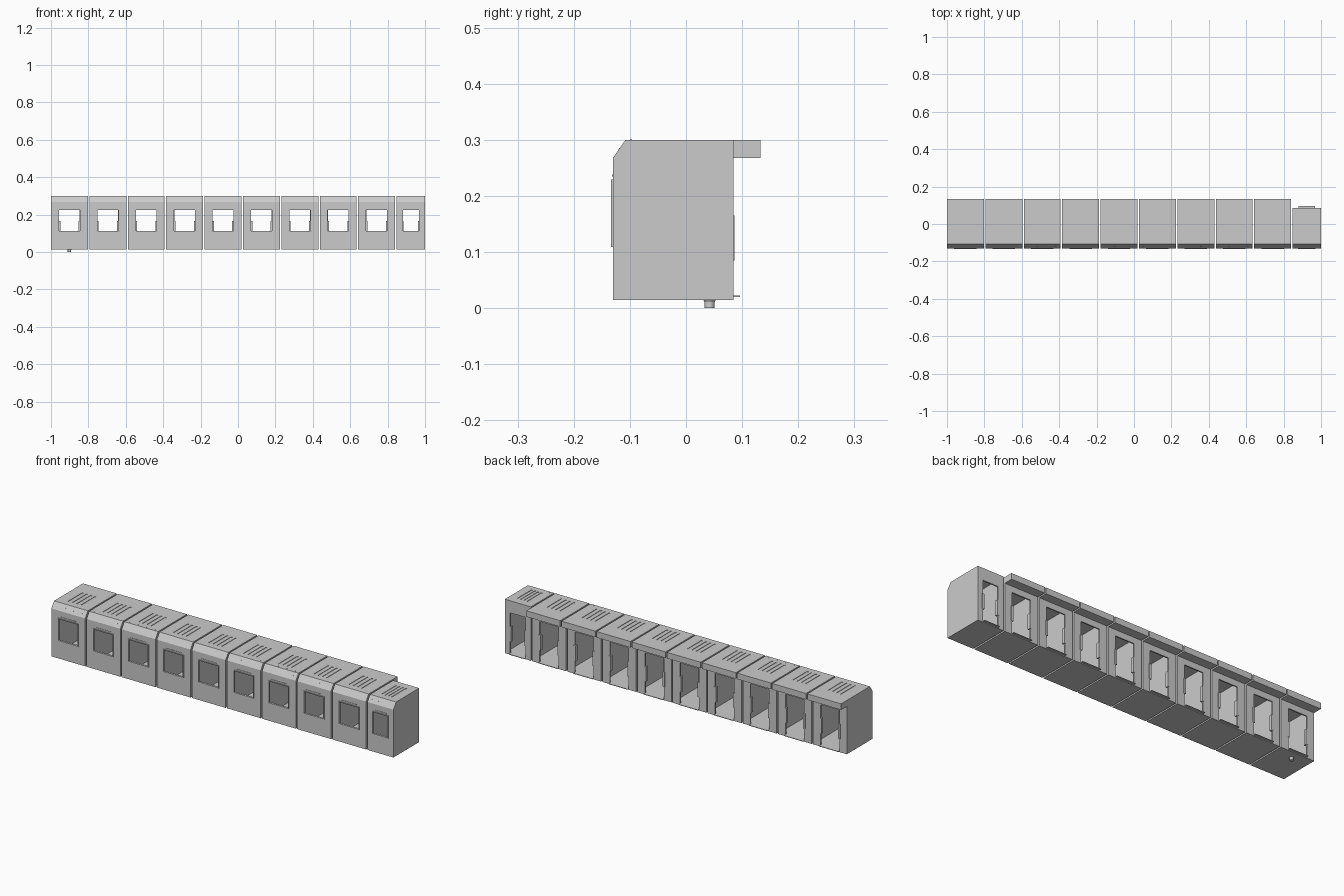
import bpy, bmesh, math
from mathutils import Matrix, Vector

if "Cube" in bpy.data.objects:
    bpy.data.objects.remove(bpy.data.objects["Cube"])

PITCH, WIDE, NARROW = 0.2053, 0.1975, 0.152
BACK, WALL = 0.085, 0.007
OUTER = [(-0.13, 0.015), (BACK, 0.015), (BACK, 0.30), (-0.108, 0.30), (-0.13, 0.268)]
INNER = [(-0.123, 0.022), (BACK - WALL, 0.022), (BACK - WALL, 0.292), (-0.105, 0.292), (-0.123, 0.265)]


def finish(name, bm):
    bmesh.ops.recalc_face_normals(bm, faces=bm.faces)
    me = bpy.data.meshes.new(name)
    bm.to_mesh(me)
    bm.free()
    ob = bpy.data.objects.new(name, me)
    bpy.context.collection.objects.link(ob)
    return ob


def prism(name, profile, width):
    # y/z profile extruded symmetrically along x
    bm = bmesh.new()
    f = bm.faces.new([bm.verts.new((-width / 2, y, z)) for y, z in profile])
    r = bmesh.ops.extrude_face_region(bm, geom=[f])
    verts = [v for v in r["geom"] if isinstance(v, bmesh.types.BMVert)]
    bmesh.ops.translate(bm, verts=verts, vec=(width, 0, 0))
    return finish(name, bm)


def boxes(name, bounds):
    # one mesh made of several boxes: x0, x1, y0, y1, z0, z1
    bm = bmesh.new()
    for x0, x1, y0, y1, z0, z1 in bounds:
        m = Matrix.Translation(((x0 + x1) / 2, (y0 + y1) / 2, (z0 + z1) / 2)) @ \
            Matrix.Diagonal((x1 - x0, y1 - y0, z1 - z0, 1))
        bmesh.ops.create_cube(bm, size=1, matrix=m)
    return finish(name, bm)


def cut(target, cutters):
    for c in cutters:
        mod = target.modifiers.new("cut", 'BOOLEAN')
        mod.operation, mod.solver, mod.object = 'DIFFERENCE', 'EXACT', c
        c.hide_render = True
    dg = bpy.context.evaluated_depsgraph_get()
    me = bpy.data.meshes.new_from_object(target.evaluated_get(dg))
    target.modifiers.clear()
    target.data = me
    for c in cutters:
        bpy.data.objects.remove(c)


def cabin(width, win, door, awning):
    w, d, h = win / 2, door / 2, width / 2
    # hollow shell with window, doorway and roof vent grooves
    shell = prism("cabin_shell", OUTER, width)
    pitch = width * 0.125
    cut(shell, [
        prism("interior_cutter", INNER, width - 2 * WALL),
        boxes("window_cutter", [(-w, w, -0.15, -0.11, 0.112, 0.225)]),
        boxes("door_cutter", [(-d, d, 0.06, 0.11, 0.022, 0.236)]),
        boxes("vent_cutter", [(i * pitch - 0.004, i * pitch + 0.004, -0.075, 0.045, 0.2975, 0.31)
                              for i in (-1.5, -0.5, 0.5, 1.5)]),
    ])
    # slim raised frame around the window
    t = 0.004
    frame = boxes("window_frame", [
        (-w - t, -w, -0.134, -0.128, 0.109, 0.229),
        (w, w + t, -0.134, -0.128, 0.109, 0.229),
        (-w, w, -0.134, -0.128, 0.109, 0.112),
        (-w, w, -0.134, -0.128, 0.225, 0.229)])
    # narrow drip rail above the window
    rail = boxes("window_drip_rail", [(-w * 0.8, w * 0.8, -0.132, -0.129, 0.235, 0.238)])
    # grab bars set into the doorway jambs
    bars = boxes("door_grab_bars", [(s * d - 0.006, s * d + 0.006, 0.071, 0.0865, 0.085, 0.165)
                                    for s in (-1, 1)])
    step = boxes("door_step", [(-d, d, 0.07, 0.096, 0.0195, 0.0225)])
    # small rivets on the sloped front edge and front of the roof
    bm = bmesh.new()
    slope = Vector((0, -0.032, 0.022)).normalized()
    for s in (-0.75, -0.25, 0.25, 0.75):
        for pos, n in (((s * h, -0.119, 0.284), slope), ((s * h, -0.098, 0.2998), Vector((0, 0, 1)))):
            m = Matrix.Translation(pos) @ n.to_track_quat('Z', 'Y').to_matrix().to_4x4()
            bmesh.ops.create_cone(bm, cap_ends=True, segments=8, radius1=0.002,
                                  radius2=0.002, depth=0.0012, matrix=m)
    parts = [shell, frame, rail, bars, step, finish("roof_rivets", bm)]
    if awning:
        parts.append(boxes("rear_awning", [(-h, h, BACK, 0.133, 0.268, 0.30)]))
    return parts


# nine wide cabins sharing the same meshes
wide = cabin(WIDE, 0.112, 0.11, True)
for i in range(9):
    x = -1 + PITCH * i + WIDE / 2
    for p in wide:
        ob = p
        if i:
            ob = p.copy()
            bpy.context.collection.objects.link(ob)
            ob.name = f"{p.name.split('.')[0]}_{i + 1}"
        ob.location.x = x

# narrow end cabin
for p in cabin(NARROW, 0.086, 0.09, False):
    p.location.x = 1 - NARROW / 2

# drain peg beneath the first cabin
bm = bmesh.new()
for r1, r2, z0, z1 in ((0.009, 0.009, 0.0, 0.011), (0.009, 0.012, 0.011, 0.016)):
    bmesh.ops.create_cone(bm, cap_ends=True, segments=20, radius1=r1, radius2=r2, depth=z1 - z0,
                          matrix=Matrix.Translation((-1 + WIDE / 2, 0.042, (z0 + z1) / 2)))
peg = finish("drain_peg", bm)
bpy.ops.object.select_all(action='DESELECT')
peg.select_set(True)
bpy.context.view_layer.objects.active = peg
bpy.ops.object.shade_smooth_by_angle(angle=math.radians(30))
